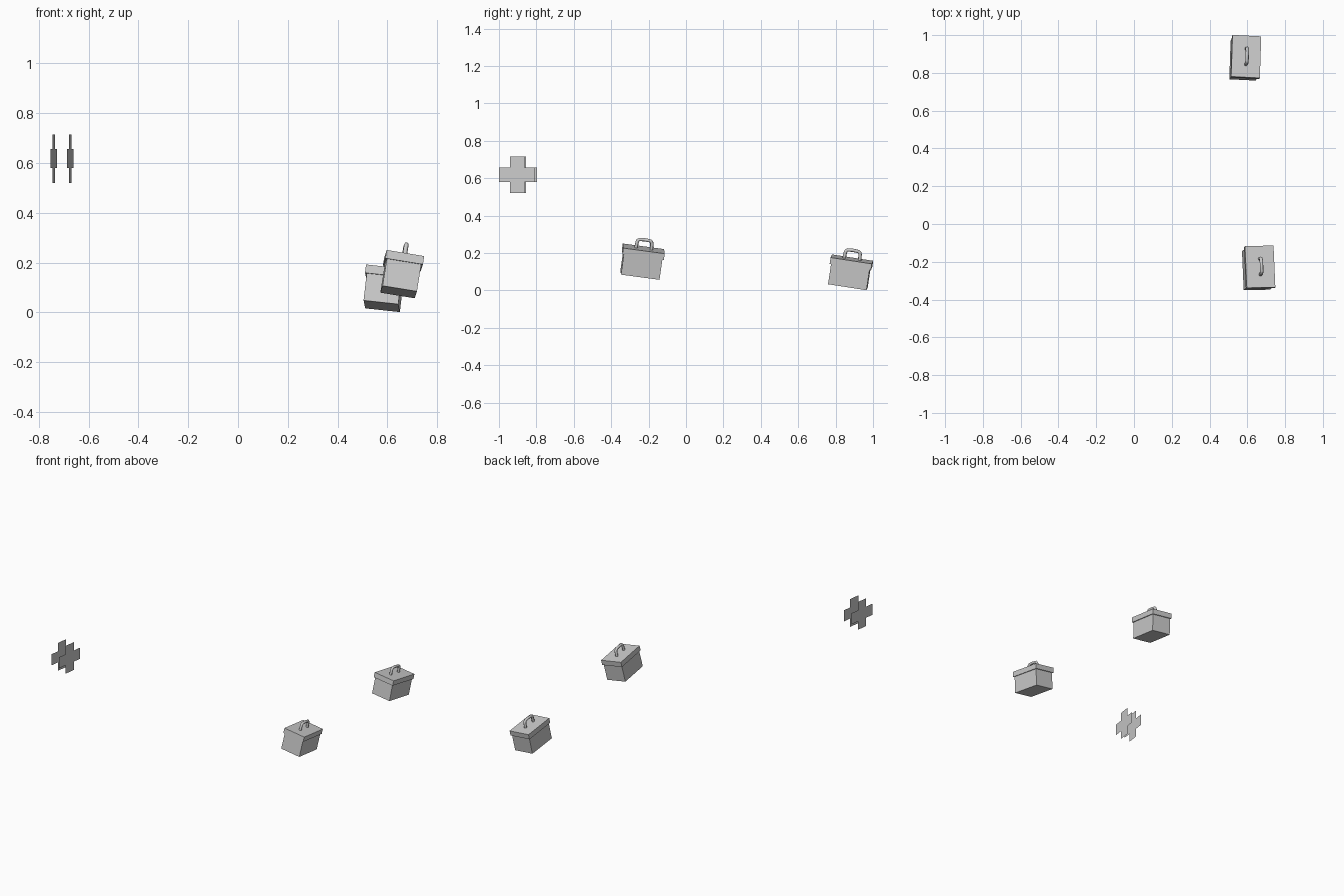
import bpy
from mathutils import Matrix, Vector

if "Cube" in bpy.data.objects:
    bpy.data.objects.remove(bpy.data.objects["Cube"])

H, LID = 0.145, 0.034


def frame(origin, x_dir, y_dir):
    """Orthonormal placement matrix from two approximate axes."""
    x = Vector(x_dir).normalized()
    y = Vector(y_dir)
    y = (y - x * y.dot(x)).normalized()
    z = x.cross(y)
    m = Matrix((x, y, z)).transposed().to_4x4()
    return Matrix.Translation(origin) @ m


def mesh_object(name, verts, faces, matrix):
    me = bpy.data.meshes.new(name)
    me.from_pydata(verts, [], faces)
    ob = bpy.data.objects.new(name, me)
    bpy.context.collection.objects.link(ob)
    ob.matrix_world = matrix
    return ob


def box(name, sx, sy, z0, z1, matrix):
    v = [(x * sx / 2, y * sy / 2, z) for z in (z0, z1)
         for x, y in ((-1, -1), (1, -1), (1, 1), (-1, 1))]
    f = [(3, 2, 1, 0), (4, 5, 6, 7)]
    f += [(i, (i + 1) % 4, 4 + (i + 1) % 4, 4 + i) for i in range(4)]
    return mesh_object(name, v, f, matrix)


def handle(name, matrix):
    half = [(0.042, -0.004), (0.040, 0.031), (0.037, 0.040), (0.030, 0.046)]
    pts = [(-y, z) for y, z in half] + [(0, 0.048)] + half[::-1]
    cu = bpy.data.curves.new(name, 'CURVE')
    cu.dimensions = '3D'
    cu.bevel_depth = 0.009
    cu.bevel_resolution = 2
    cu.use_fill_caps = True
    sp = cu.splines.new('POLY')
    sp.points.add(len(pts) - 1)
    for p, (y, z) in zip(sp.points, pts):
        p.co = (0, y, z, 1)
    ob = bpy.data.objects.new(name, cu)
    bpy.context.collection.objects.link(ob)
    ob.matrix_world = matrix


# Two tilted cases; local origin is the centre of the lid's top
cases = {
    "back": frame((0.594, 0.887, 0.167), (1, -0.05, -0.108), (0.036, 1, -0.155)),
    "front": frame((0.668, -0.226, 0.2235), (1, 0.022, -0.163), (-0.043, 1, -0.135)),
}
for label, m in cases.items():
    box(label + "_case_body", 0.14, 0.208, -H, -LID, m)
    box(label + "_case_lid", 0.153, 0.223, -LID, 0, m)
    handle(label + "_case_handle", m)

# Pair of flat upright crosses
a, b = 0.0975, 0.039
quarter = [(b, a), (b, b), (a, b)]
outline = []
for k in range(4):
    for y, z in quarter:
        for _ in range(k):
            y, z = z, -y
        outline.append((0, y, z))
for label, pos in (("left", (-0.740, -0.8945, 0.618)), ("right", (-0.6745, -0.9033, 0.618))):
    m = frame(pos, (1, -0.134, 0), (0.134, 1, 0))
    mesh_object(label + "_cross", outline, [tuple(range(12))], m)
